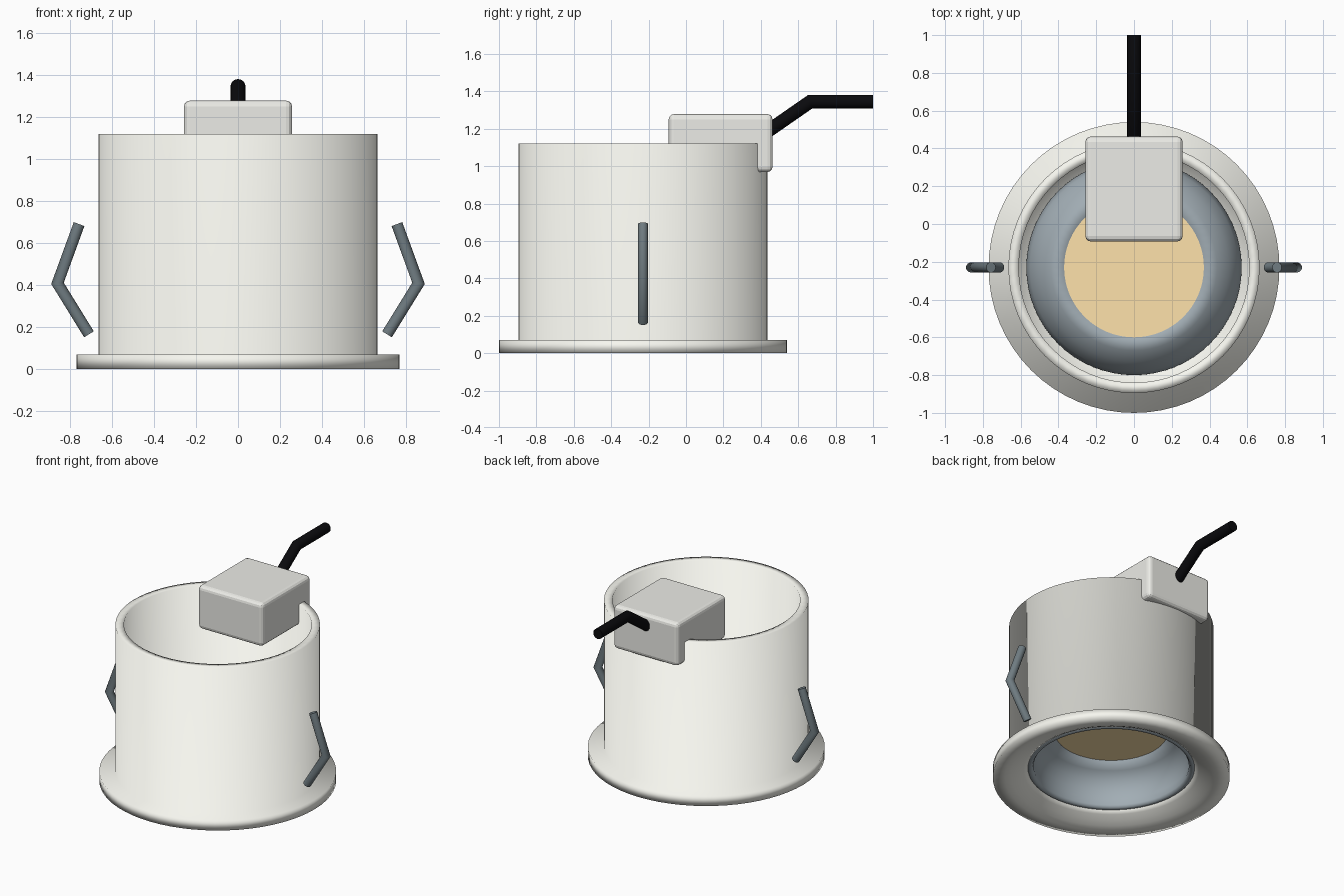
import bpy, bmesh, math
from mathutils import Matrix, Vector

if "Cube" in bpy.data.objects:
    bpy.data.objects.remove(bpy.data.objects["Cube"])

CY = -0.23   # axis of the round can
SEG = 64


def paint(ob, name, rgb):
    m = bpy.data.materials.get(name) or bpy.data.materials.new(name)
    m.diffuse_color = (*rgb, 1)
    m.use_nodes = True
    m.node_tree.nodes["Principled BSDF"].inputs["Base Color"].default_value = m.diffuse_color
    ob.data.materials.append(m)


def finish(name, bm, color, angle):
    bmesh.ops.recalc_face_normals(bm, faces=bm.faces)
    me = bpy.data.meshes.new(name)
    bm.to_mesh(me)
    bm.free()
    ob = bpy.data.objects.new(name, me)
    bpy.context.collection.objects.link(ob)
    paint(ob, *color)
    bpy.ops.object.select_all(action='DESELECT')
    ob.select_set(True)
    bpy.context.view_layer.objects.active = ob
    bpy.ops.object.shade_smooth_by_angle(angle=math.radians(angle))
    return ob


def lathe(name, profile, color, closed=False, angle=180):
    bm = bmesh.new()
    vs = [bm.verts.new((r, CY, z)) for r, z in profile]
    pairs = list(zip(vs, vs[1:] + vs[:1])) if closed else list(zip(vs, vs[1:]))
    es = [bm.edges.new(p) for p in pairs]
    bmesh.ops.spin(bm, geom=vs + es, cent=(0, CY, 0), axis=(0, 0, 1),
                   angle=math.tau, steps=SEG, use_merge=True)
    bmesh.ops.remove_doubles(bm, verts=bm.verts, dist=1e-4)
    return finish(name, bm, color, angle)


def tube(name, path, radius, color, sides=16):
    # Planar bent rod with mitred joints and capped ends
    pts = [Vector(p) for p in path]
    dirs = [(b - a).normalized() for a, b in zip(pts, pts[1:])]
    side = dirs[0].cross(dirs[1]).normalized()
    bm = bmesh.new()
    rings = []
    for i, p in enumerate(pts):
        d0, d1 = dirs[max(i - 1, 0)], dirs[min(i, len(dirs) - 1)]
        t = (d0 + d1).normalized()
        n = side.cross(t) / t.dot(d0)
        rings.append([bm.verts.new(p + radius * (math.cos(a) * n + math.sin(a) * side))
                      for a in (math.tau * k / sides for k in range(sides))])
    for a, b in zip(rings, rings[1:]):
        for k in range(sides):
            j = (k + 1) % sides
            bm.faces.new((a[k], a[j], b[j], b[k]))
    bm.faces.new(rings[0])
    bm.faces.new(rings[-1])
    return finish(name, bm, color, 70)


WHITE = ("off_white", (0.93, 0.93, 0.87))
BOX = ("light_grey", (0.84, 0.84, 0.8))
STEEL = ("steel", (0.16, 0.2, 0.22))
REFLECT = ("reflector_blue_grey", (0.36, 0.42, 0.46))
BLACK = ("black_rubber", (0.003, 0.003, 0.004))
TAN = ("warm_lens", (1.0, 0.76, 0.41))

# Can wall with trim flange, open at the top, softly shaded all over
lathe("housing", [(0.61, 1.12), (0.665, 1.12), (0.665, 0.07), (0.77, 0.07),
                  (0.77, 0.0), (0.69, 0.0), (0.65, 0.012), (0.61, 0.03),
                  (0.57, 0.052), (0.54, 0.072), (0.55, 0.1), (0.61, 0.1)],
      WHITE, closed=True)

# Bowl-shaped reflector with rolled rim
lathe("reflector", [(0.505, 0.085), (0.515, 0.068), (0.535, 0.065), (0.56, 0.085),
                    (0.57, 0.13), (0.55, 0.2), (0.5, 0.27), (0.44, 0.32),
                    (0.37, 0.35), (0.365, 0.335), (0.43, 0.3), (0.475, 0.25),
                    (0.5, 0.19), (0.508, 0.13)], REFLECT, closed=True)

# Lens disc
lathe("lens", [(0, 0.34), (0.37, 0.34), (0.37, 0.352), (0, 0.352)], TAN, angle=30)

# Junction box straddling the rim
bm = bmesh.new()
bmesh.ops.create_cube(bm, size=1, matrix=Matrix.Translation((0, 0.185, 1.123))
                      @ Matrix.Diagonal((0.515, 0.555, 0.31, 1)))
bmesh.ops.bevel(bm, geom=bm.edges[:], offset=0.028, segments=3, profile=0.5,
                affect='EDGES')
finish("junction_box", bm, BOX, 10)

# Cable
tube("cable", [(0, 0.42, 1.175), (0, 0.665, 1.345), (0, 1.0, 1.345)], 0.036, BLACK)

# Spring clips on both sides
for s, label in ((-1, "left"), (1, "right")):
    tube("spring_clip_" + label, [(s * 0.71, CY, 0.165), (s * 0.86, CY, 0.408),
                                  (s * 0.757, CY, 0.69)], 0.027, STEEL)
